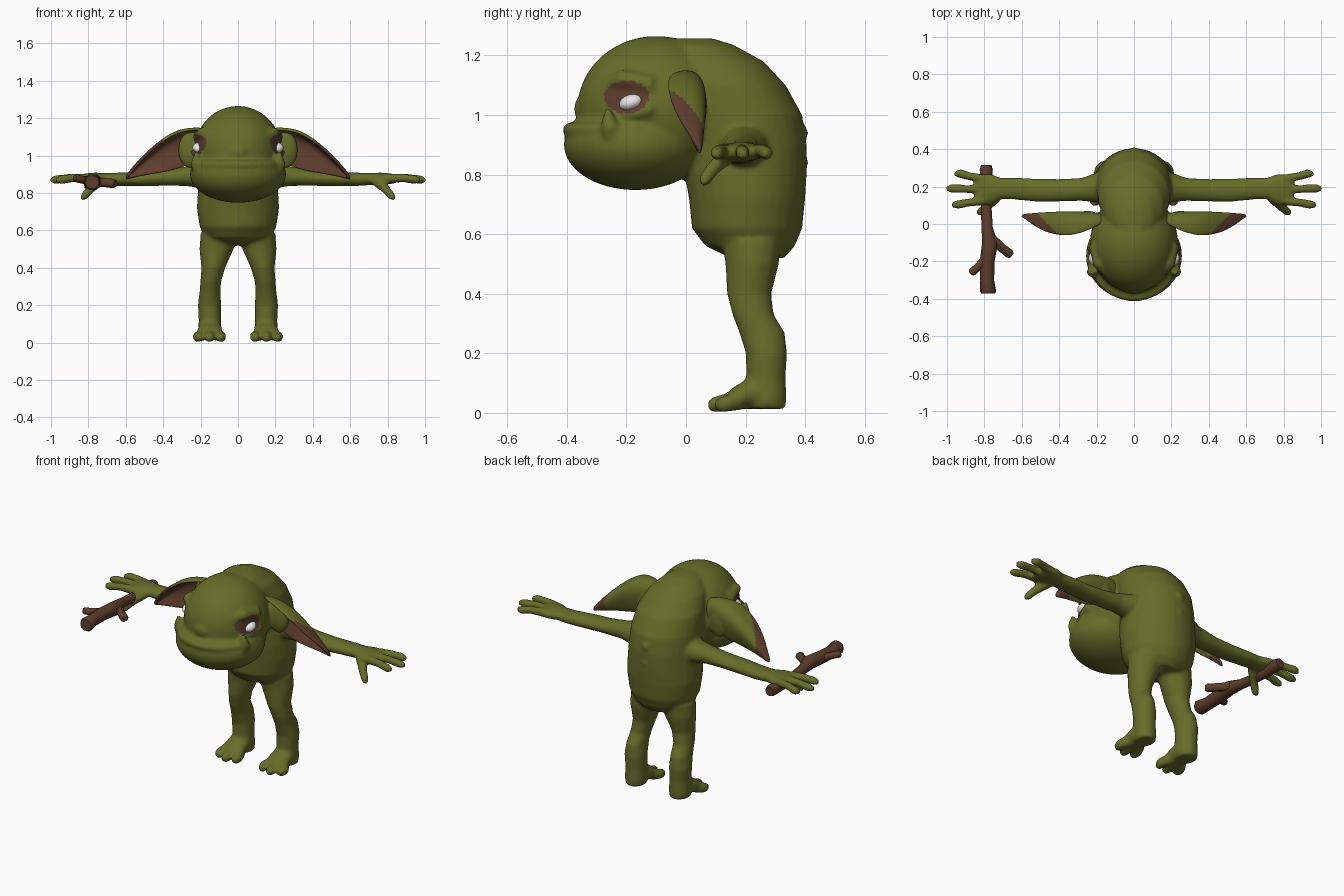
import bpy, bmesh, math
from mathutils import Vector, Matrix

if "Cube" in bpy.data.objects:
    bpy.data.objects.remove(bpy.data.objects["Cube"])


def material(name, rgb):
    m = bpy.data.materials.new(name)
    m.use_nodes = True
    m.diffuse_color = (*rgb, 1)
    m.node_tree.nodes["Principled BSDF"].inputs["Base Color"].default_value = (*rgb, 1)
    return m


green = material("olive skin", (0.135, 0.15, 0.022))
brown = material("bark brown", (0.11, 0.047, 0.026))
white = material("eye white", (0.8, 0.8, 0.8))


def tube(bm, rings, d=None, s=1, sides=16):
    """Loft of ellipses; each ring is x, y, z, radius and optional second radius."""
    pts = [Vector((r[0] * s, r[1], r[2])) for r in rings]
    d = Vector(d) if d else (pts[-1] - pts[0]).normalized()
    u = Vector((1, 0, 0)) if abs(d.z) > 0.8 else Vector((0, 0, 1)).cross(d).normalized()
    v = d.cross(u)
    loops = []
    for p, r in zip(pts, rings):
        angles = [2 * math.pi * i / sides for i in range(sides)]
        loops.append([bm.verts.new(p + u * r[3] * math.cos(a) + v * r[-1] * math.sin(a))
                      for a in angles])
    for a, b in zip(loops, loops[1:]):
        for i in range(sides):
            j = (i + 1) % sides
            bm.faces.new((a[i], a[j], b[j], b[i]))
    bm.faces.new(loops[0][::-1])
    bm.faces.new(loops[-1])


def ball(bm, centre, size):
    mat = Matrix.Translation(centre) @ Matrix.Diagonal((*size, 1))
    bmesh.ops.create_uvsphere(bm, u_segments=40, v_segments=24, radius=1, matrix=mat)


def make(name, bm, *mats):
    me = bpy.data.meshes.new(name)
    bm.to_mesh(me)
    bm.free()
    ob = bpy.data.objects.new(name, me)
    bpy.context.collection.objects.link(ob)
    for m in mats:
        me.materials.append(m)
    me.polygons.foreach_set("use_smooth", [True] * len(me.polygons))
    return ob


def bake(ob, rule):
    """Apply the modifiers, then colour faces green or brown by the rule."""
    dg = bpy.context.evaluated_depsgraph_get()
    me = bpy.data.meshes.new_from_object(ob.evaluated_get(dg))
    ob.modifiers.clear()
    ob.data = me
    me.materials.clear()
    me.materials.append(green)
    me.materials.append(brown)
    for p in me.polygons:
        p.use_smooth = True
        p.material_index = int(rule(p.center, p.normal))


# Torso with hunched back
bm = bmesh.new()
tube(bm, [(0, .24, .52, .11, .09), (0, .215, .56, .175, .15), (0, .205, .62, .205, .185),
          (0, .205, .72, .22, .195), (0, .2, .8, .215, .205), (0, .2, .9, .205, .205),
          (0, .18, 1.0, .2, .21), (0, .14, 1.1, .19, .195), (0, .08, 1.18, .155, .18),
          (0, .03, 1.235, .1, .13), (0, .02, 1.257, .05, .07)], d=(0, 0, 1), sides=32)
for z in (.84, .94):
    ball(bm, (0, .385, z), (.03, .025, .03))

# Head: cranium, wide jaw, lip and nose
ball(bm, (0, -.1, 1.02), (.235, .265, .245))
ball(bm, (0, -.17, .9), (.257, .24, .152))
for i in range(25):
    a = math.pi * i / 24
    ball(bm, (.215 * math.cos(a), -.17 - .215 * math.sin(a), .95), (.03, .03, .025))
ball(bm, (0, -.34, 1.02), (.06, .035, .05))

for s in (1, -1):
    # Brow, lower lid, tusk and ear root
    for a, b, c, r in (((.09, -.3, 1.08), (.19, -.21, 1.12), (.215, -.1, 1.1), .032),
                       ((.17, -.25, .995), (.22, -.18, 1.0), (.235, -.11, 1.02), .02)):
        tube(bm, [(*a, r), (*b, r), (*c, r)], s=s)
    tube(bm, [(.222, -.252, .925, .026), (.225, -.256, .96, .029),
              (.222, -.26, .99, .021), (.22, -.262, 1.025, .009)], s=s)
    ball(bm, (.25 * s, .035, 1.03), (.07, .035, .1))

    # Arm and palm
    tube(bm, [(.1, .2, .89, .085, .08), (.2, .195, .895, .08, .07), (.28, .185, .89, .062, .053),
              (.4, .18, .88, .06, .042), (.52, .18, .875, .062, .04), (.64, .19, .873, .06, .036),
              (.71, .19, .875, .058, .033), (.77, .185, .876, .085, .033),
              (.82, .185, .876, .083, .028), (.85, .185, .875, .065, .02)], d=(s, 0, 0), s=s)
    # Fingers and thumb
    for y0, x1, y1 in ((.24, .96, .27), (.185, 1.003, .19), (.125, .975, .103)):
        tube(bm, [(.8, y0, .877, .025), ((.8 + x1) / 2, (y0 + y1) / 2, .88, .022),
                  (x1 - .03, y1, .872, .024), (x1, y1, .868, .015)], s=s)
    tube(bm, [(.74, .14, .865, .03), (.79, .09, .82, .024), (.82, .065, .785, .022),
              (.835, .055, .768, .013)], s=s)

    # Leg
    tube(bm, [(.15, .27, .013, .058, .064), (.15, .27, .05, .063, .068), (.15, .268, .12, .06, .067),
              (.152, .27, .2, .063, .07), (.15, .255, .27, .056, .077), (.145, .225, .33, .056, .07),
              (.132, .212, .4, .064, .075), (.115, .222, .5, .092, .09), (.1, .22, .58, .1, .1)],
         d=(0, 0, 1), s=s)
    # Foot and toes
    tube(bm, [(.15, .3, .065, .055, .05), (.15, .22, .068, .065, .055),
              (.152, .16, .05, .072, .037), (.152, .135, .04, .062, .025)], d=(0, -1, 0), s=s)
    for x0, x1, y1 in ((.11, .09, .1), (.15, .152, .085), (.19, .215, .11)):
        tube(bm, [(x0, .18, .04, .03), (x1, y1 + .03, .032, .029), (x1, y1, .025, .024),
                  (x1, y1 - .012, .024, .014)], s=s)

# Fuse the skin into one smooth surface
body = make("body", bm)
mod = body.modifiers.new("fuse", "REMESH")
mod.mode = "VOXEL"
mod.voxel_size = .01
mod = body.modifiers.new("soften", "SMOOTH")
mod.factor = .5
mod.iterations = 5


def eye_socket(c, n):
    return abs(c.x) > .13 and ((c.y + .2) / .075) ** 2 + ((c.z - 1.06) / .055) ** 2 < 1


bake(body, eye_socket)

# Ears: curved shells drooping outwards, as front rim, back and lower rim
bm = bmesh.new()
sections = [(.17, (0, 1.14), (.07, 1.16), (.05, 1.0)), (.3, (-.06, 1.14), (.12, 1.17), (.03, .93)),
            (.4, (-.065, 1.085), (.13, 1.11), (.02, .91)), (.5, (-.035, 1.0), (.1, 1.0), (.03, .895)),
            (.57, (.02, .92), (.06, .92), (.04, .88)), (.6, (.04, .878), (.045, .878), (.043, .872))]
rows = []
for x, f, b, l in sections:
    row = []
    for i in range(9):
        t = i / 8
        y, z = [(1 - t) ** 2 * f[k] + 2 * t * (1 - t) * b[k] + t * t * l[k] for k in (0, 1)]
        row.append(bm.verts.new((x, y, z)))
    rows.append(row)
for a, b in zip(rows, rows[1:]):
    for i in range(8):
        bm.faces.new((a[i], b[i], b[i + 1], a[i + 1]))
ears = make("ears", bm)
mod = ears.modifiers.new("thickness", "SOLIDIFY")
mod.thickness = .018
mod.offset = 0
mod = ears.modifiers.new("round", "SUBSURF")
mod.levels = 3
mod = ears.modifiers.new("pair", "MIRROR")


def ear_colour(c, n):
    x = abs(c.x)
    tip = c.z < 1.085 and x > .46 + c.y
    inside = n.y < -.1 and x > .3 and c.z < 1.12 - 2.2 * (x - .25) ** 2
    return tip or inside


bake(ears, ear_colour)

# Eyes
for s, name in ((1, "left_eye"), (-1, "right_eye")):
    bm = bmesh.new()
    ball(bm, (0, 0, 0), (.04, .042, .028))
    eye = make(name, bm, white)
    eye.location = (.203 * s, -.183, 1.042)
    eye.rotation_euler = (math.radians(18), 0, 0)

# Stick held under the right hand
bm = bmesh.new()
tube(bm, [(-.79, .315, .845, .028), (-.79, .29, .845, .035), (-.79, .2, .838, .028),
          (-.79, .08, .845, .029), (-.785, -.02, .855, .03), (-.77, -.1, .86, .042),
          (-.785, -.2, .86, .04), (-.785, -.3, .857, .037), (-.78, -.36, .857, .043),
          (-.78, -.372, .857, .036)], sides=10)
tube(bm, [(-.78, -.06, .86, .026), (-.71, -.125, .855, .024), (-.665, -.16, .85, .025),
          (-.655, -.17, .85, .016)], sides=8)
tube(bm, [(-.78, -.17, .86, .026), (-.83, -.225, .87, .021), (-.865, -.258, .878, .022),
          (-.872, -.265, .88, .014)], sides=8)
stick = make("stick", bm, brown)
bpy.ops.object.select_all(action="DESELECT")
stick.select_set(True)
bpy.context.view_layer.objects.active = stick
bpy.ops.object.shade_smooth_by_angle(angle=math.radians(45))
